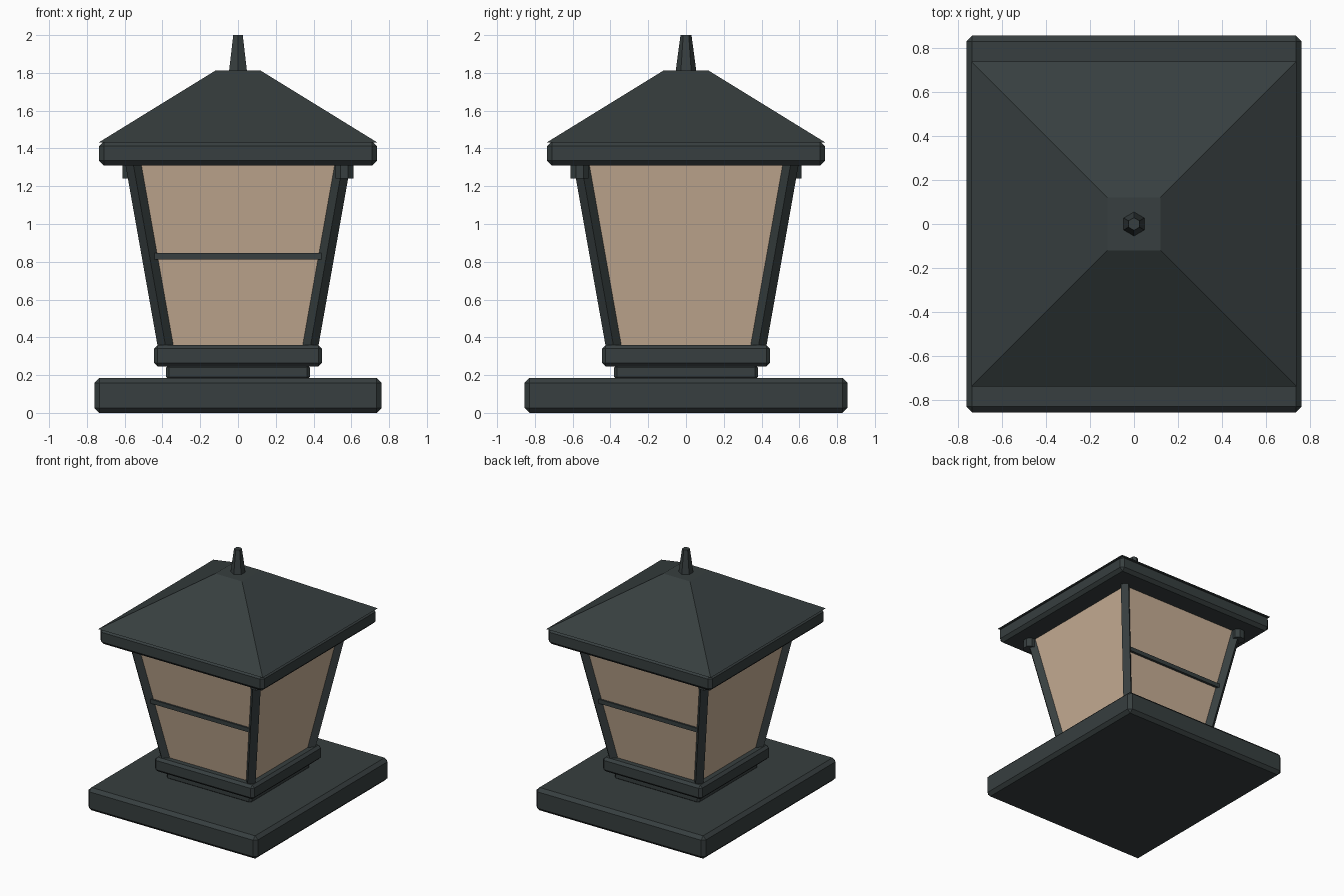
import bpy, bmesh, math
from mathutils import Vector

if "Cube" in bpy.data.objects:
    bpy.data.objects.remove(bpy.data.objects["Cube"])


def material(name, rgb):
    m = bpy.data.materials.new(name)
    m.diffuse_color = (*rgb, 1)
    m.use_nodes = True
    m.node_tree.nodes["Principled BSDF"].inputs["Base Color"].default_value = m.diffuse_color
    return m


METAL = material("dark_metal", (0.038, 0.049, 0.050))
GLASS = material("warm_glass", (0.58, 0.43, 0.305))


def finish(name, bm, mat):
    bmesh.ops.recalc_face_normals(bm, faces=bm.faces)
    me = bpy.data.meshes.new(name)
    bm.to_mesh(me)
    bm.free()
    me.materials.append(mat)
    ob = bpy.data.objects.new(name, me)
    bpy.context.collection.objects.link(ob)
    return ob


def loft(name, bottom, top, mat, chamfer=0.0):
    """Solid between two matching rings of points."""
    bm = bmesh.new()
    lo = [bm.verts.new(p) for p in bottom]
    hi = [bm.verts.new(p) for p in top]
    n = len(lo)
    bm.faces.new(lo[::-1])
    bm.faces.new(hi)
    for i in range(n):
        j = (i + 1) % n
        bm.faces.new((lo[i], lo[j], hi[j], hi[i]))
    if chamfer:
        bmesh.ops.bevel(bm, geom=bm.edges[:], offset=chamfer, segments=1,
                        affect='EDGES', profile=0.5)
    return finish(name, bm, mat)


def rect(hx, hy, z, cx=0, cy=0):
    return [Vector((cx + sx * hx, cy + sy * hy, z))
            for sx, sy in ((-1, -1), (1, -1), (1, 1), (-1, 1))]


def ring(n, r, z, cx=0, cy=0, turn=0.0):
    return [Vector((cx + r * math.cos(turn + math.tau * i / n),
                    cy + r * math.sin(turn + math.tau * i / n), z)) for i in range(n)]


def slab(name, hx, hy, z0, z1, chamfer):
    return loft(name, rect(hx, hy, z0), rect(hx, hy, z1), METAL, chamfer)


# Base and steps
slab("base", 0.76, 0.855, 0.0, 0.185, 0.026)
slab("neck", 0.38, 0.38, 0.175, 0.255, 0.015)
slab("lower_tray", 0.445, 0.445, 0.245, 0.36, 0.02)

# Tapered glass body
Z0, Z1, W0, W1 = 0.35, 1.32, 0.383, 0.555
loft("glass_body", rect(W0, W0, Z0), rect(W1, W1, Z1), GLASS)

# Leaning corner posts, turned 45 degrees
for sx, name in ((-1, "left"), (1, "right")):
    for sy, side in ((-1, "front"), (1, "back")):
        loft(f"{side}_{name}_post",
             ring(4, 0.042, Z0, sx * W0, sy * W0),
             ring(4, 0.042, Z1, sx * W1, sy * W1), METAL)

# Collars at the tops of two opposite posts
for s, name in ((1, "front_right"), (-1, "back_left")):
    loft(name + "_collar",
         ring(8, 0.052, 1.24, s * 0.563, -s * 0.563, math.pi / 8),
         ring(8, 0.052, 1.32, s * 0.563, -s * 0.563, math.pi / 8), METAL)

# Cross bars on the front and back panes
for s, name in ((-1, "front"), (1, "back")):
    loft(name + "_cross_bar", rect(0.445, 0.017, 0.812, 0, s * 0.468),
         rect(0.445, 0.017, 0.846, 0, s * 0.468), METAL)

# Roof: eave, hipped top and finial
slab("eave", 0.735, 0.735, 1.31, 1.438, 0.025)
loft("roof", rect(0.737, 0.737, 1.432), rect(0.12, 0.12, 1.812), METAL)
loft("finial", ring(6, 0.056, 1.80, turn=math.pi / 2),
     ring(6, 0.029, 2.0, turn=math.pi / 2), METAL)
